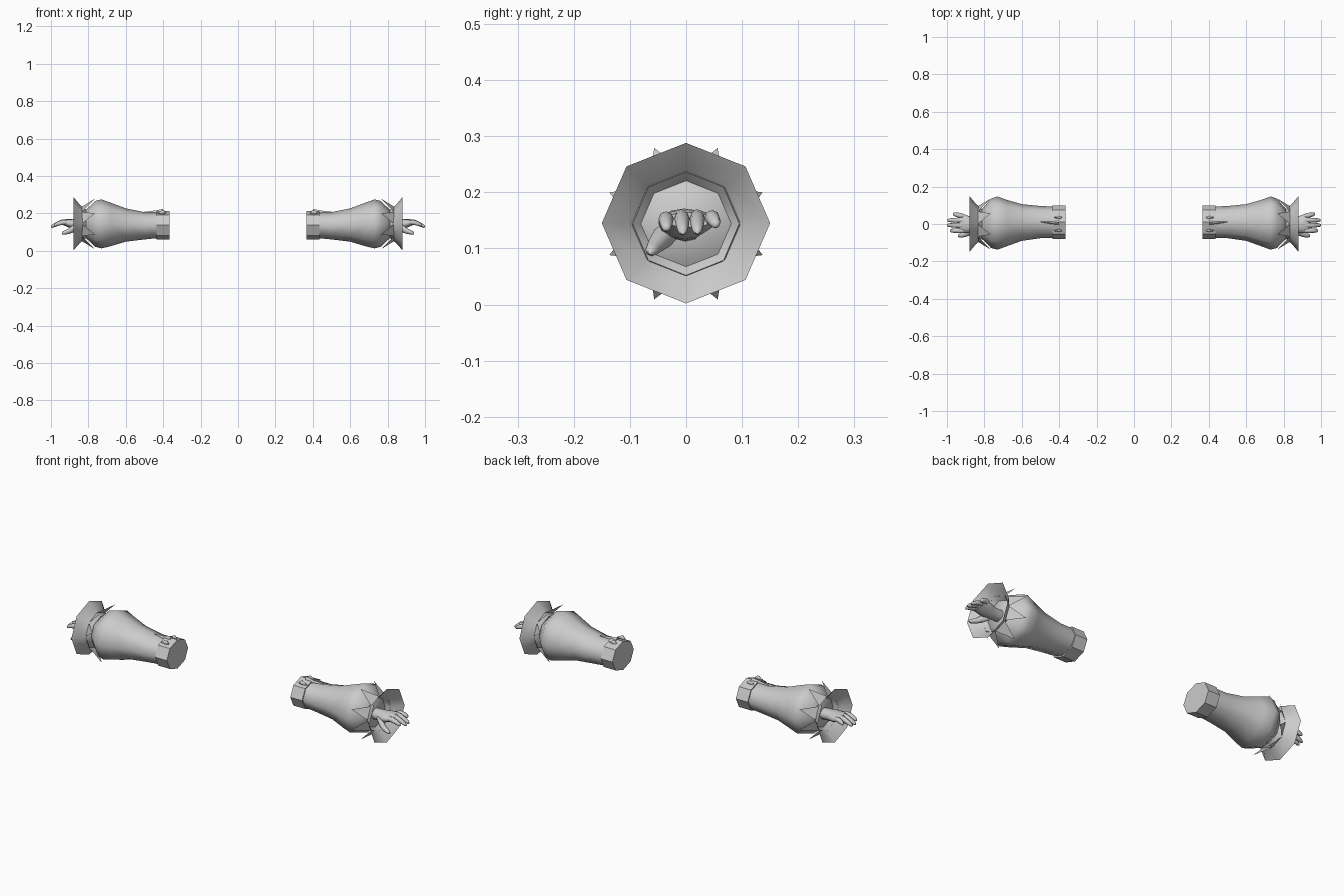
import bpy, bmesh, math

cube = bpy.data.objects.get("Cube")
if cube:
    bpy.data.objects.remove(cube, do_unlink=True)

GREY = (0.6, 0.6, 0.6, 1)
mat = bpy.data.materials.new("plain grey")
mat.use_nodes = True
mat.diffuse_color = GREY
mat.node_tree.nodes["Principled BSDF"].inputs["Base Color"].default_value = GREY


def finish(name, bm, angle):
    bmesh.ops.recalc_face_normals(bm, faces=bm.faces[:])
    mesh = bpy.data.meshes.new(name)
    bm.to_mesh(mesh)
    bm.free()
    mesh.materials.append(mat)
    if angle:
        mesh.shade_smooth()
        mesh.set_sharp_from_angle(angle=math.radians(angle))
    obj = bpy.data.objects.new(name, mesh)
    bpy.context.collection.objects.link(obj)
    return obj


def ring(bm, side, station, sides, phase=0.0):
    x, cy, cz, ry, rz = station
    turns = [math.tau * (i + phase) / sides for i in range(sides)]
    return [bm.verts.new((side * x, cy + ry * math.sin(t), cz + rz * math.cos(t)))
            for t in turns]


def loft(name, side, stations, sides=8, caps=True, angle=60):
    """Skin a row of elliptical sections (x, centre y, centre z, radius y, radius z)."""
    bm = bmesh.new()
    rings = [ring(bm, side, s, sides) for s in stations]
    for a, b in zip(rings, rings[1:]):
        for i in range(sides):
            j = (i + 1) % sides
            bm.faces.new((a[i], a[j], b[j], b[i]))
    if caps:
        bm.faces.new(rings[0])
        bm.faces.new(rings[-1])
    return finish(name, bm, angle)


def spiked_frill(name, side):
    """Pointed teeth folded back from the wrist over the sleeve."""
    bm = bmesh.new()
    base = ring(bm, side, (0.835, 0, 0.144, 0.095, 0.092), 8)
    tips = ring(bm, side, (0.765, 0, 0.144, 0.148, 0.146), 8, 0.5)
    for i in range(8):
        bm.faces.new((base[i], base[(i + 1) % 8], tips[i]))
    return finish(name, bm, 0)


def finger(name, side, y0, y1, tip, z0, z1):
    """Knuckle to tip, drooping and tapering."""
    x0 = 0.915
    rows = []
    for t, r, lift in ((0, .013, 0), (.35, .0135, .005), (.7, .0115, .003),
                       (.92, .009, 0), (1, .004, -.001)):
        rows.append((x0 + (tip - x0) * t, y0 + (y1 - y0) * t,
                     z0 + (z1 - z0) * t + lift, r, r))
    loft(name, side, rows, 8)


SLEEVE = [(.42, .01, .138, .083, .069), (.50, .01, .134, .086, .073),
          (.60, .008, .138, .098, .089), (.68, .005, .141, .124, .116),
          (.73, .005, .144, .142, .131), (.765, .004, .144, .132, .122),
          (.795, .002, .144, .098, .092), (.815, 0, .144, .079, .075)]
BAND = [(.365, .01, .137, .09, .077), (.435, .01, .137, .09, .077)]
CUFF = [(.81, 0, .144, .078, .074), (.845, 0, .144, .108, .102),
        (.88, 0, .145, .15, .143)]
PALM = [(.80, 0, .14, .032, .028), (.855, -.003, .142, .036, .028),
        (.885, -.003, .144, .046, .027), (.915, .003, .149, .052, .020),
        (.935, .005, .151, .046, .013)]
THUMB = [(.85, -.025, .135, .016, .02), (.88, -.042, .119, .02, .021),
         (.905, -.055, .105, .015, .015), (.93, -.061, .097, .012, .011),
         (.942, -.063, .094, .005, .005)]
FINGERS = {"index": (-.036, -.035, .985, .153, .137),
           "middle": (-.008, -.006, 1.0, .157, .130),
           "ring": (.020, .020, .998, .157, .131),
           "little": (.043, .053, .968, .153, .144)}

for label, side in (("left", 1), ("right", -1)):
    # Sleeve with its upper band and flared wrist cuff
    loft(label + "_sleeve", side, SLEEVE)
    loft(label + "_arm_band", side, BAND, angle=0)
    loft(label + "_flared_cuff", side, CUFF, caps=False, angle=40)
    spiked_frill(label + "_spiked_frill", side)

    # Small tie on top of the band, with a tail along the sleeve
    for n, y in (("front", -.035), ("back", .035)):
        loft(f"{label}_{n}_tie_end", side, [(.385, y, .203, .003, .003),
             (.40, y, .208, .009, .012), (.43, y, .202, .003, .003)], 6)
    loft(label + "_tie_tail", side, [(.40, .008, .212, .012, .012),
         (.44, .006, .207, .008, .009), (.50, .012, .205, .002, .004)], 6)

    # Hand
    loft(label + "_palm", side, PALM, 12)
    loft(label + "_thumb", side, THUMB)
    for n, spec in FINGERS.items():
        finger(f"{label}_{n}_finger", side, *spec)
